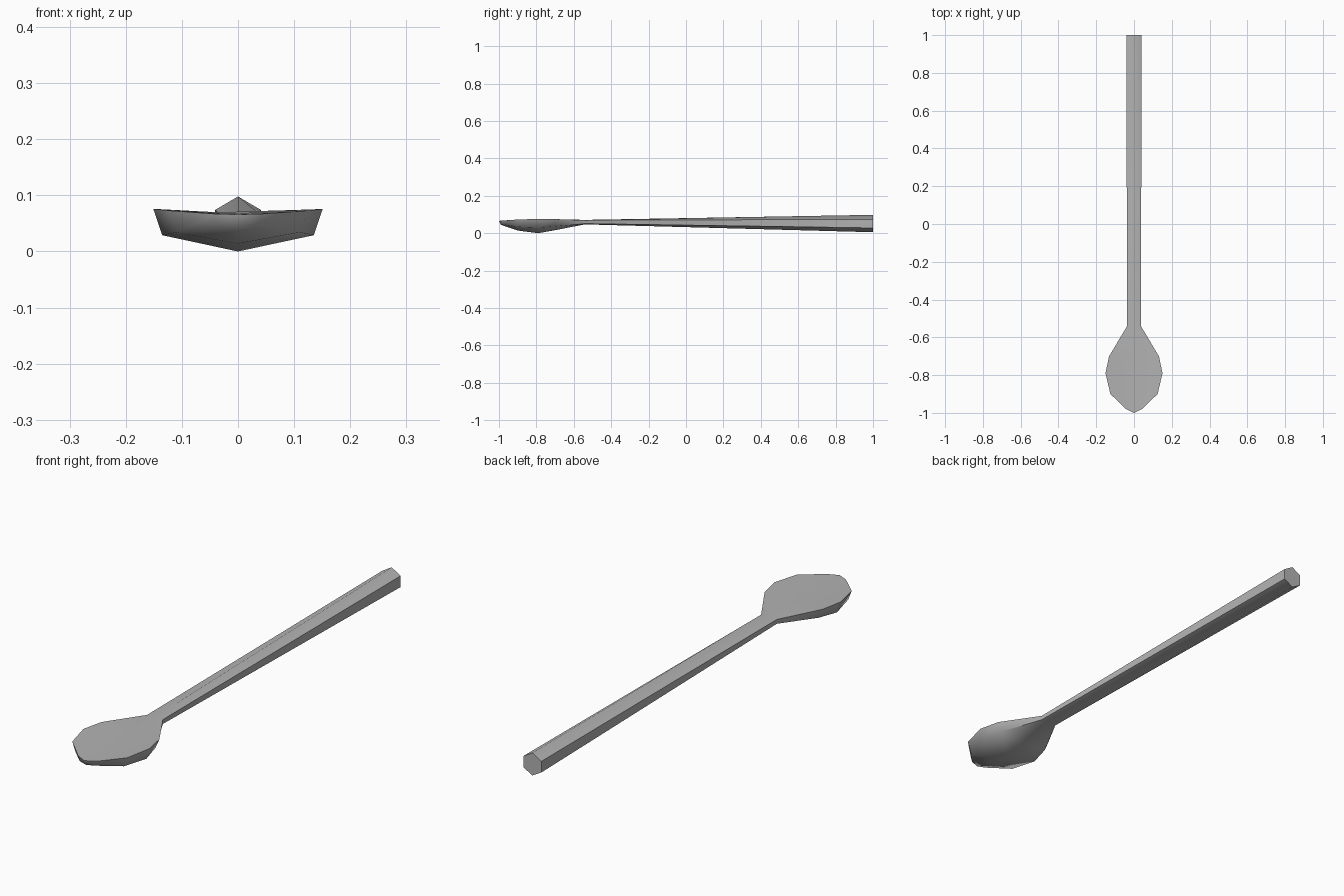
import bpy
import bmesh
from math import radians

cube = bpy.data.objects.get("Cube")
if cube:
    bpy.data.objects.remove(cube, do_unlink=True)

grey = bpy.data.materials.new("grey_metal")
grey.use_nodes = True
colour = (0.45, 0.45, 0.45, 1)
grey.diffuse_color = colour
grey.node_tree.nodes["Principled BSDF"].inputs["Base Color"].default_value = colour

# Six-sided sections from handle end to bowl tip:
# y, rim half width, lower half width, ridge z, rim z, lower z, keel z
sections = [
    (1.00, 0.041, 0.041, 0.098, 0.074, 0.028, 0.005),   # handle end
    (-0.54, 0.036, 0.036, 0.071, 0.069, 0.051, 0.047),  # neck
    (-0.70, 0.132, 0.115, 0.068, 0.075, 0.036, 0.016),  # bowl shoulder
    (-0.79, 0.151, 0.135, 0.066, 0.076, 0.029, 0.000),  # widest part
    (-0.90, 0.125, 0.110, 0.066, 0.073, 0.034, 0.014),
    (-0.98, 0.042, 0.035, 0.066, 0.067, 0.047, 0.045),  # tip
]

bm = bmesh.new()
rings = []
for y, rim, low, ridge_z, rim_z, low_z, keel_z in sections:
    outline = [(0, ridge_z), (rim, rim_z), (low, low_z),
               (0, keel_z), (-low, low_z), (-rim, rim_z)]
    rings.append([bm.verts.new((x, y, z)) for x, z in outline])

# The tip bulges forward along its centre line
rings[-1][0].co.y = -1.0
rings[-1][3].co.y = -0.99

# Skin neighbouring sections
for a, b in zip(rings, rings[1:]):
    for i in range(6):
        j = (i + 1) % 6
        bm.faces.new((a[i], a[j], b[j], b[i]))

# Close the handle end and the two halves of the tip
bm.faces.new(rings[0])
tip = rings[-1]
bm.faces.new(tip[:4])
bm.faces.new((tip[0], tip[3], tip[4], tip[5]))
bmesh.ops.recalc_face_normals(bm, faces=bm.faces)

mesh = bpy.data.meshes.new("spoon")
bm.to_mesh(mesh)
bm.free()
mesh.materials.append(grey)
spoon = bpy.data.objects.new("spoon", mesh)
bpy.context.collection.objects.link(spoon)

# Smooth handle with crisp rim and end
bpy.context.view_layer.objects.active = spoon
spoon.select_set(True)
bpy.ops.object.shade_smooth_by_angle(angle=radians(62))
